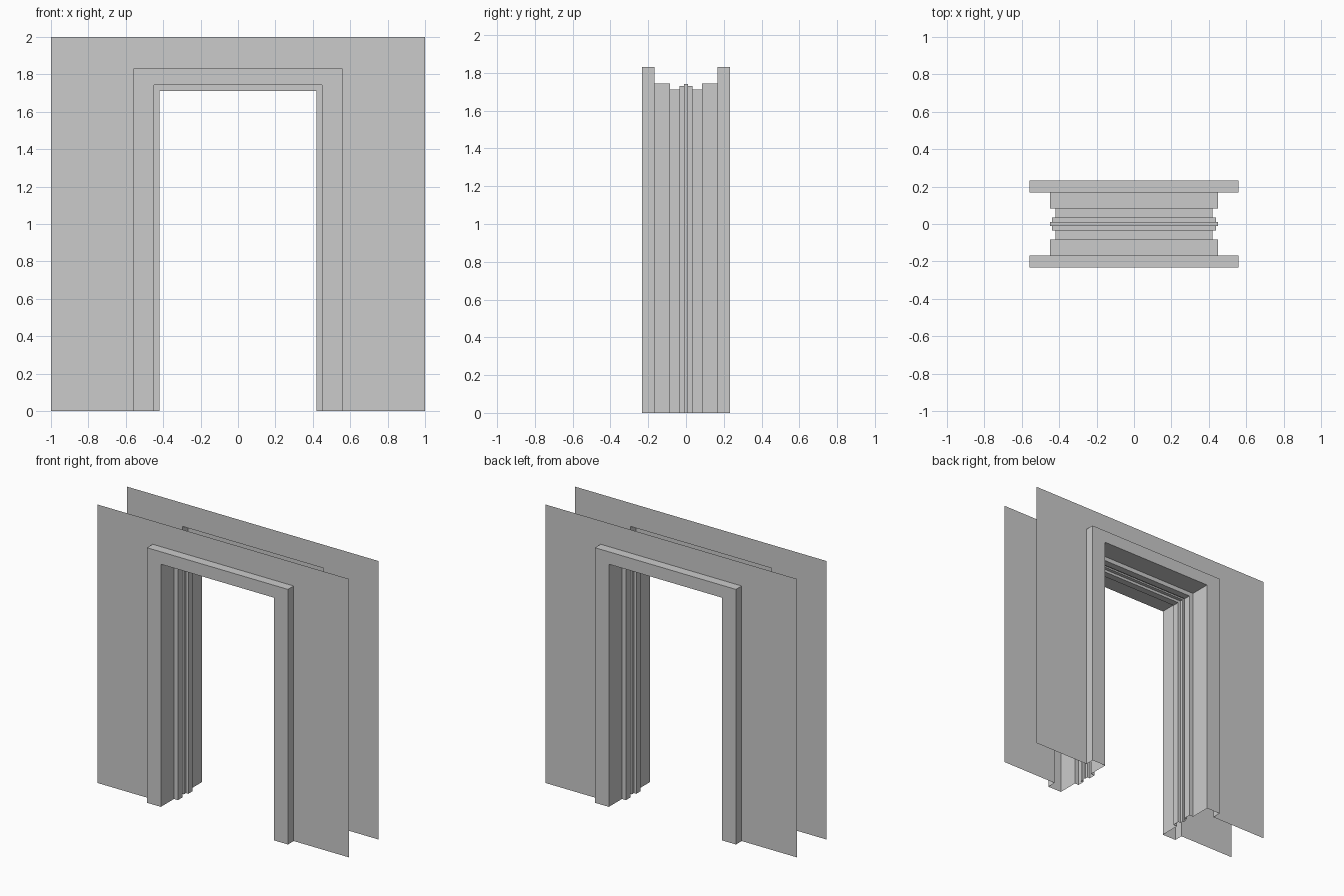
import bpy

if "Cube" in bpy.data.objects:
    bpy.data.objects.remove(bpy.data.objects["Cube"])


def portal_shell(name, stations):
    """Skin a run of U-shaped door outlines given as (half width, head height, y)."""
    verts = []
    for w, h, y in stations:
        verts += [(-w, y, 0), (-w, y, h), (w, y, h), (w, y, 0)]
    pts = [(x, y, z) for x, y, z in verts]
    faces = []
    for s in range(len(stations) - 1):
        a, b = 4 * s, 4 * s + 4
        for k in range(3):  # left leg, head, right leg
            faces.append((a + k, b + k, b + k + 1, a + k + 1))
    mesh = bpy.data.meshes.new(name)
    mesh.from_pydata(pts, [], faces)
    mesh.update()
    obj = bpy.data.objects.new(name, mesh)
    bpy.context.collection.objects.link(obj)
    return obj


def back_of(stations):
    """Mirror a front run of outlines to the back, keeping faces outward."""
    return [(w, h, -y) for w, h, y in reversed(stations)]


WALL_Y, TRIM_Y = -0.168, -0.233

# Thin wall sheet, open where the casing sits
wall = [(1.0, 2.0, WALL_Y), (0.56, 1.832, WALL_Y)]

# Hollow casing: outer edge and face
casing = [(0.56, 1.832, WALL_Y), (0.56, 1.832, TRIM_Y), (0.45, 1.743, TRIM_Y)]

# Half of the jamb lining: reveal, stop, groove steps
half_jamb = [
    (0.45, 1.743, TRIM_Y),
    (0.45, 1.743, -0.084),
    (0.419, 1.712, -0.084),
    (0.419, 1.712, -0.034),
    (0.438, 1.731, -0.034),
    (0.438, 1.731, -0.010),
    (0.448, 1.742, -0.010),
]

portal_shell("front_wall", wall)
portal_shell("back_wall", back_of(wall))
portal_shell("front_casing", casing)
portal_shell("back_casing", back_of(casing))
portal_shell("jamb_lining", half_jamb + back_of(half_jamb))
